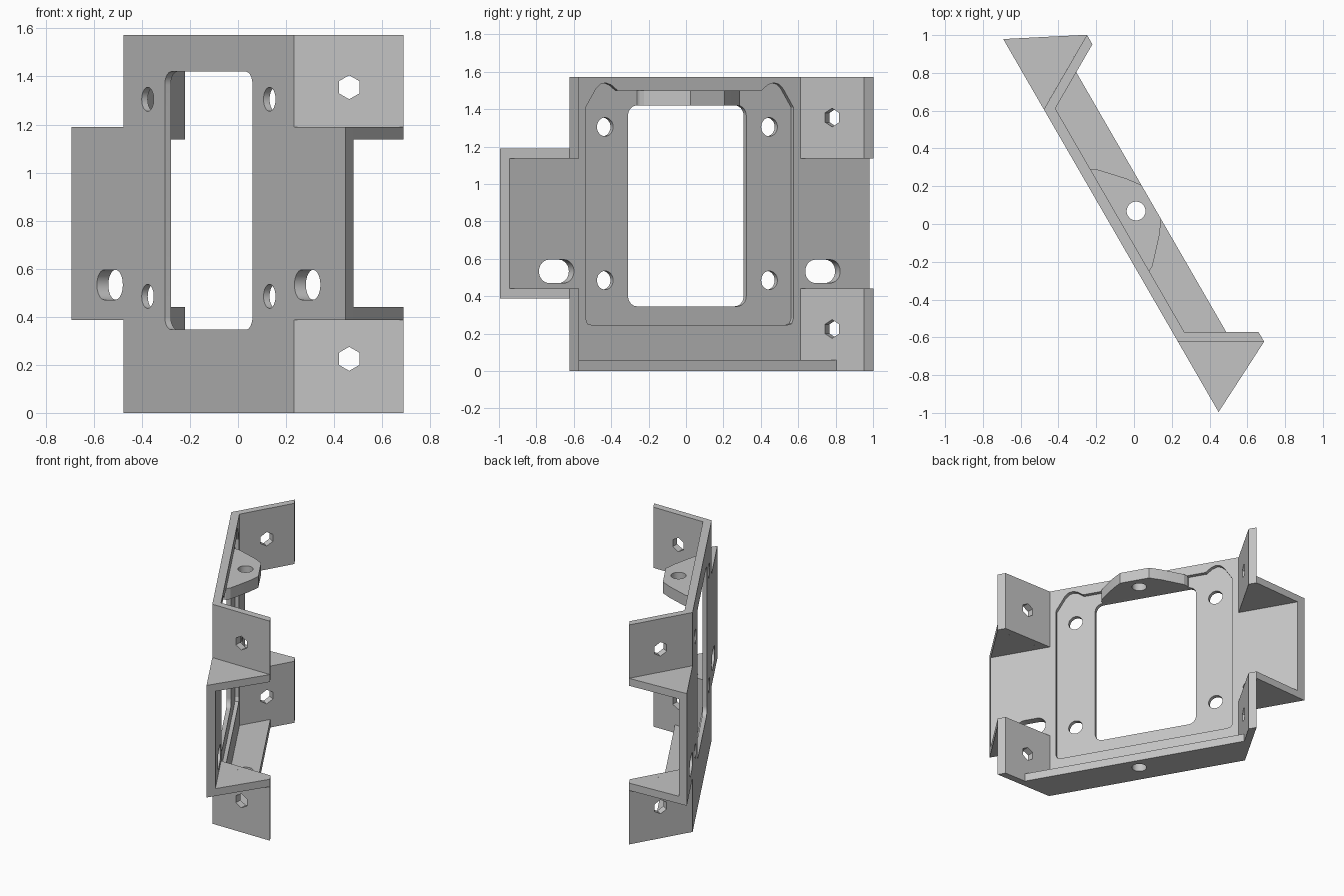
import bpy, bmesh
from math import sin, cos, pi, radians
from mathutils import Vector

if "Cube" in bpy.data.objects:
    bpy.data.objects.remove(bpy.data.objects["Cube"])

grey = bpy.data.materials.new("matte_grey")
grey.use_nodes = True
grey.diffuse_color = (0.55, 0.55, 0.55, 1)
grey.node_tree.nodes["Principled BSDF"].inputs["Base Color"].default_value = (0.55, 0.55, 0.55, 1)

# Bracket frame: u runs along the plate, n points out of its back, z is up
TILT = radians(30)
U = Vector((-sin(TILT), cos(TILT), 0))
N = Vector((cos(TILT), sin(TILT), 0))
Z = Vector((0, 0, 1))
CENTRE = U * 0.054

FRONT, FLOOR, BACK, LIP, TIP = -0.11, -0.081, -0.055, 0.137, 0.285
HEIGHT, HALF, TAB = 1.572, 0.71, 1.14
TAB_LOW, TAB_HIGH, SHEET = 0.387, 1.19, 0.053


def at(u, n, z):
    return CENTRE + U * u + N * n + Z * z


def prism(name, points, sweep):
    """Solid made by sweeping a closed outline along a vector."""
    bm = bmesh.new()
    face = bm.faces.new([bm.verts.new(p) for p in points])
    top = bmesh.ops.extrude_face_region(bm, geom=[face])["geom"]
    bmesh.ops.translate(bm, vec=sweep, verts=[v for v in top if isinstance(v, bmesh.types.BMVert)])
    bmesh.ops.recalc_face_normals(bm, faces=bm.faces)
    mesh = bpy.data.meshes.new(name)
    bm.to_mesh(mesh)
    bm.free()
    mesh.materials.append(grey)
    obj = bpy.data.objects.new(name, mesh)
    bpy.context.collection.objects.link(obj)
    return obj


def across(name, outline, n0, n1):
    return prism(name, [at(u, n0, z) for u, z in outline], N * (n1 - n0))


def upright(name, outline, z0, z1):
    return prism(name, [at(u, n, z0) for u, n in outline], Z * (z1 - z0))


def rounded(cu, cv, hu, hv, r, steps=8):
    """Rectangle outline with round corners; also gives slots and circles."""
    pts = []
    for q, (su, sv) in enumerate([(1, 1), (-1, 1), (-1, -1), (1, -1)]):
        for i in range(steps + 1):
            a = (q + i / steps) * pi / 2
            p = (cu + su * (hu - r) + r * cos(a), cv + sv * (hv - r) + r * sin(a))
            if not pts or (Vector(p) - Vector(pts[-1])).length > 1e-5:
                pts.append(p)
    if (Vector(pts[0]) - Vector(pts[-1])).length < 1e-5:
        pts.pop()
    return pts


def cut(obj, cutter):
    cutter.hide_render = True
    mod = obj.modifiers.new("cut", "BOOLEAN")
    mod.operation, mod.solver, mod.object = "DIFFERENCE", "EXACT", cutter
    bpy.context.view_layer.objects.active = obj
    bpy.ops.object.modifier_apply(modifier=mod.name)
    bpy.data.objects.remove(cutter)


def mirrored(half):
    return half + [(-u, v) for u, v in reversed(half)]


# Main plate with side tabs whose ends are cut at the gusset angle
cross = mirrored([(HALF, 0), (HALF, TAB_LOW), (TAB, TAB_LOW),
                  (TAB, TAB_HIGH), (HALF, TAB_HIGH), (HALF, HEIGHT)])
plate = across("main_plate", cross, FRONT, BACK)
for v in plate.data.vertices:
    local = v.co - CENTRE
    if abs(local.dot(U)) > 1 and local.dot(N) > -0.08:
        v.co -= U * (0.028 if local.dot(U) > 0 else -0.028)

# Shallow pocket with lobes above the upper holes
pocket = mirrored([(0.60, 0.245), (0.63, 0.253), (0.641, 0.28), (0.641, 1.41), (0.577, 1.51),
                   (0.55, 1.534), (0.519, 1.541), (0.484, 1.53), (0.444, 1.5)])
cut(plate, across("pocket_cutter", pocket, FLOOR, 0.1))

# Window, screw holes and slots
cut(plate, across("window_cutter", rounded(0, 0.883, 0.365, 0.537, 0.055), -0.2, 0.1))
for side in (1, -1):
    for z in (0.485, 1.305):
        cut(plate, across("hole_cutter", rounded(side * 0.507, z, 0.05, 0.05, 0.05), -0.2, 0.1))
    cut(plate, across("slot_cutter", rounded(side * 0.822, 0.533, 0.108, 0.0625, 0.0625), -0.2, 0.1))

# Bottom ledge and upper lug, each with a vertical pin hole
ledge = upright("bottom_ledge", mirrored([(0.684, BACK), (0.795, LIP)]), 0, 0.058)
lug = upright("upper_lug", mirrored([(0.31, FLOOR), (0.31, BACK), (0.297, -0.028),
                                     (0.235, 0.03), (0.174, 0.086), (0.105, LIP)]), 1.42, 1.5)
for part, z in ((ledge, 0), (lug, 1.4)):
    cut(part, upright("pin_cutter", rounded(0, 0.044, 0.05, 0.05, 0.05), z - 0.1, z + 0.2))

# Angled wings with hexagonal holes, and the gussets bracing them to the tabs
parts = [plate, ledge, lug]
for side, label in ((1, "rear"), (-1, "front")):
    along = U * side * 0.5 + N * 0.866
    normal = U * side * 0.866 - N * 0.5
    levels = (("lower", 0, TAB_LOW + SHEET, 0.225, TAB_LOW),
              ("upper", TAB_HIGH - SHEET, HEIGHT, 1.355, TAB_HIGH - SHEET))
    for level, z0, z1, hole_z, gusset_z in levels:
        outline = [(HALF, FRONT), (0.938, TIP), (0.88, TIP), (0.684, BACK)]
        wing = upright(f"{label}_{level}_wing", [(side * u, n) for u, n in outline], z0, z1)
        middle = at(side * HALF, FRONT, hole_z) + along * 0.23 - normal * 0.15
        hexagon = [middle + (along * sin(k * pi / 3) + Z * cos(k * pi / 3)) * 0.05 for k in range(6)]
        cut(wing, prism("hex_cutter", hexagon, normal * 0.3))
        brace = [(TAB - 0.028, BACK), (0.938, TIP), (0.742, BACK)]
        gusset = upright(f"{label}_{level}_gusset", [(side * u, n) for u, n in brace],
                         gusset_z, gusset_z + SHEET)
        parts += [wing, gusset]

# Smooth the round holes and keep the plate edges crisp
bpy.ops.object.select_all(action="DESELECT")
for part in (plate, ledge, lug):
    part.select_set(True)
bpy.context.view_layer.objects.active = plate
bpy.ops.object.shade_smooth_by_angle(angle=radians(20))
